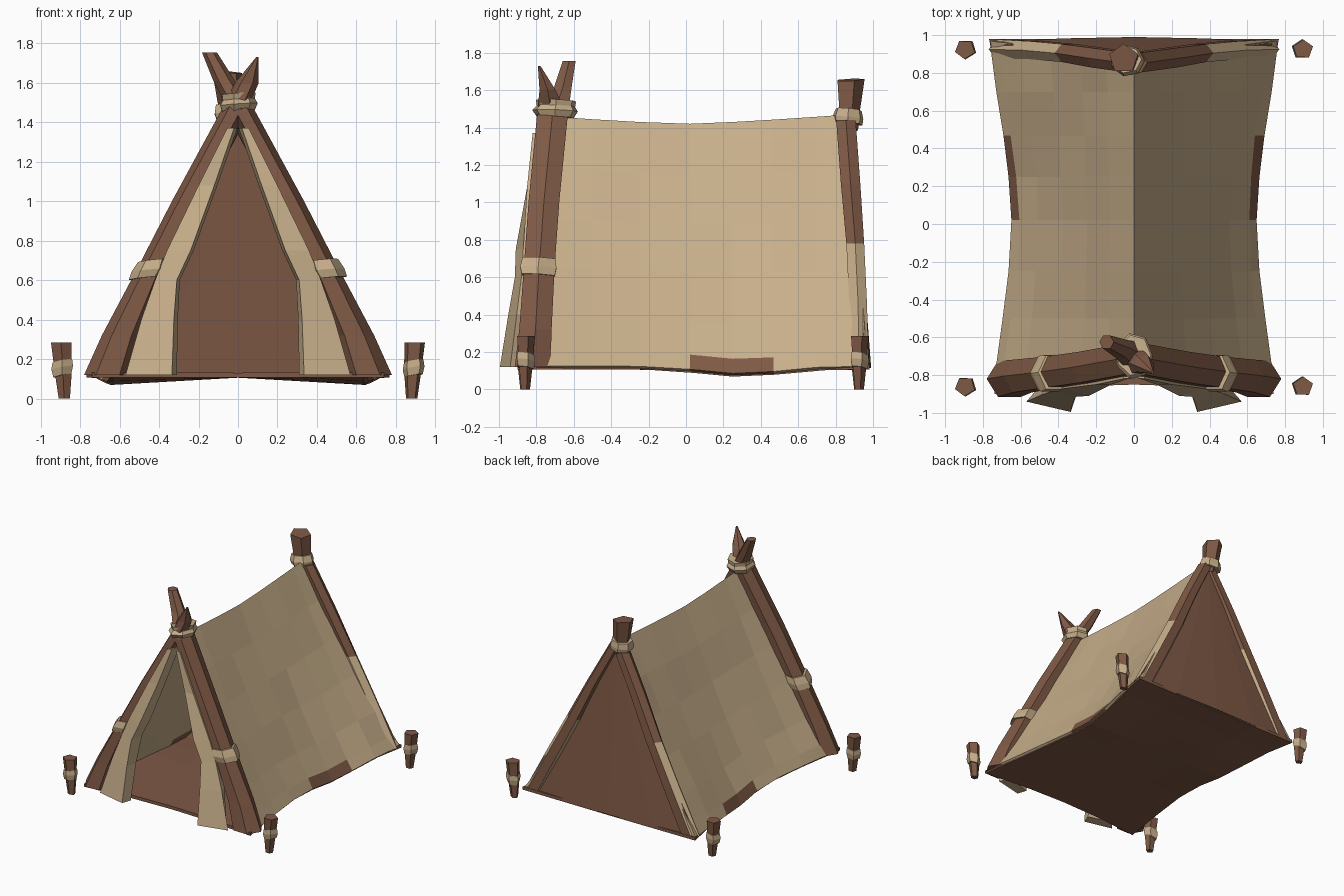
import bpy, bmesh, math, random
from mathutils import Vector

if "Cube" in bpy.data.objects:
    bpy.data.objects.remove(bpy.data.objects["Cube"])
random.seed(4)


def material(name, rgb):
    m = bpy.data.materials.new(name)
    m.diffuse_color = (*rgb, 1)
    m.use_nodes = True
    m.node_tree.nodes["Principled BSDF"].inputs["Base Color"].default_value = m.diffuse_color
    return m


WOOD = material("brown hide and wood", (0.21, 0.10, 0.06))
CLOTH = material("tan canvas", (0.57, 0.425, 0.255))


def finish(name, bm, mats, rule=None, thick=0):
    bmesh.ops.recalc_face_normals(bm, faces=bm.faces)
    if rule:
        for f in bm.faces:
            f.material_index = rule(f.calc_center_median(), f.normal)
    me = bpy.data.meshes.new(name)
    bm.to_mesh(me)
    bm.free()
    for m in mats:
        me.materials.append(m)
    ob = bpy.data.objects.new(name, me)
    bpy.context.collection.objects.link(ob)
    if thick:
        mod = ob.modifiers.new("thickness", 'SOLIDIFY')
        mod.thickness = thick
        mod.offset = 0
    return ob


def loft(name, rings, mats, rule=None):
    """Closed skin through rings of points, capped at both ends."""
    bm = bmesh.new()
    vs = [[bm.verts.new(p) for p in r] for r in rings]
    n = len(vs[0])
    for a, b in zip(vs, vs[1:]):
        for i in range(n):
            j = (i + 1) % n
            bm.faces.new((a[i], a[j], b[j], b[i]))
    bm.faces.new(vs[0])
    bm.faces.new(vs[-1])
    return finish(name, bm, mats, rule)


def tube(name, spec, sides, mats, rule=None, turn=0, tilt=0):
    """Tube of level rings, each (x, y, z, radius x, radius y)."""
    rings = []
    for x, y, z, rx, ry in spec:
        ring = []
        for i in range(sides):
            a = turn + math.tau * i / sides
            ring.append((x + rx * math.cos(a), y + ry * math.sin(a),
                         z + tilt * math.cos(a + 0.6)))
        rings.append(ring)
    return loft(name, rings, mats, rule)


def grid(name, rows, mats, rule=None, thick=0.02):
    bm = bmesh.new()
    vs = [[bm.verts.new(p) for p in r] for r in rows]
    for a, b in zip(vs, vs[1:]):
        for i in range(len(a) - 1):
            bm.faces.new((a[i], a[i + 1], b[i + 1], b[i]))
    return finish(name, bm, mats, rule, thick)


# Sagging outline of the tent along its length
def half_width(y):
    return 0.64 + 0.12 * abs(y / 0.9) ** 1.6


def hem_height(y):
    return 0.12 - 0.04 * math.exp(-((y - 0.3) / 0.3) ** 2)


def ridge_height(y):
    return 1.41 + 0.045 * abs(y / 0.8) ** 1.3


# Canvas roof, both slopes, with brown patches on the hem
steps = [0, .2, .4, .6, .8, .94, 1]
rows = []
for y in (-0.74, -0.5, -0.25, 0.02, 0.25, 0.47, 0.7, 0.88):
    row = []
    for v in [-s for s in steps[:0:-1]] + steps:
        t = abs(v)
        sag = 0.02 * math.sin(math.pi * t) + random.uniform(-0.008, 0.008) * (0 < t < 1)
        x = math.copysign(max(half_width(y) * t - sag, 0), v)
        yy = y + (0.09 * t if y > 0.8 else -0.06 * t if y < -0.7 else 0)
        row.append((x, yy, ridge_height(y) * (1 - t) + hem_height(y) * t - sag * 0.5))
    rows.append(row)
grid("canvas_roof", rows, [CLOTH, WOOD],
     lambda c, n: int(c.z < 0.17 and 0.02 < c.y < 0.47))

# Ground sheet
rows = []
for y in (-0.85, -0.5, -0.2, 0.05, 0.25, 0.47, 0.75, 0.98):
    w = half_width(y) - 0.01
    rows.append([(w * k, y - (0.05 * k * k if y < -0.8 else 0),
                  hem_height(y) * abs(k) + 0.118 * (1 - abs(k)))
                 for k in (-1, -.5, 0, .5, 1)])
grid("ground_sheet", rows, [WOOD], thick=0.025)

# Back wall
rows = []
for t in (0, .3, .6, 1):
    w = 0.75 * (1 - t) + 0.01
    rows.append([(w * k, 0.98 - 0.1 * t - 0.03 * k * k * (1 - t), 0.115 + 1.32 * t)
                 for k in (-1, -.5, 0, .5, 1)])
grid("back_wall", rows, [WOOD])

for s, side in ((1, "right"), (-1, "left")):
    # Front pole, crossing its twin at the top
    tip = [(-0.07, -0.66, 1.61, .055, .055), (-0.145, -0.625, 1.755, .038, .04)] if s > 0 \
        else [(-0.045, -0.74, 1.6, .06, .05), (-0.098, -0.785, 1.73, .006, .008)]
    spec = [(0.66, -0.82, 0.12, .12, .11), (0.59, -0.805, 0.32, .1, .1),
            (0.44, -0.785, 0.65, .075, .095), (0.265, -0.76, 1.0, .07, .095),
            (0.02, -0.715, 1.46, .065, .095)] + tip
    tube("front_pole_" + side, [(s * x, y, z, a, b) for x, y, z, a, b in spec], 6, [WOOD],
         turn=0 if s > 0 else math.pi)

    # Binding around the front pole
    tube("pole_binding_" + side, [(s * 0.465, -0.79, 0.61, .088, .102),
                                  (s * 0.445, -0.79, 0.65, .095, .112),
                                  (s * 0.425, -0.785, 0.70, .082, .102)],
         6, [CLOTH], turn=0 if s > 0 else math.pi, tilt=0.01)

    # Back pole, wrapped in canvas on its lower half
    tube("back_pole_" + side, [(s * 0.685, 0.925, 0.12, .085, .06),
                               (s * 0.51, 0.92, 0.46, .08, .055),
                               (s * 0.345, 0.905, 0.78, .075, .055),
                               (s * 0.19, 0.88, 1.1, .065, .06),
                               (s * 0.01, 0.855, 1.44, .06, .06)],
         6, [WOOD, CLOTH], lambda c, n: int(c.z < 0.78 and n.y < 0.6),
         turn=0 if s > 0 else math.pi)

    # Door flap folded outward: outer back, outer front, inner front, inner back
    flap = [(0.12, (.50, -.86), (.57, -.94), (.335, -.995), (.31, -.92)),
            (0.40, (.46, -.83), (.49, -.905), (.325, -.95), (.305, -.86)),
            (0.60, (.42, -.80), (.42, -.88), (.31, -.915), (.295, -.80)),
            (0.75, (.36, -.79), (.36, -.87), (.24, -.91), (.225, -.79)),
            (1.08, (.19, -.76), (.20, -.85), (.12, -.85), (.105, -.76)),
            (1.37, (.05, -.74), (.055, -.82), (.02, -.815), (.003, -.74))]
    loft("door_flap_" + side, [[(s * x, y, z) for x, y in pts] for z, *pts in flap], [CLOTH])

    # Ground pegs with a tan binding
    for y, end in ((-0.86, "front"), (0.925, "back")):
        x = s * 0.89
        name = end + "_peg_" + side
        tube(name, [(x - s * 0.01, y, 0, .03, .026), (x - s * 0.005, y, 0.13, .045, .04),
                    (x + s * 0.005, y, 0.285, .055, .052)], 5, [WOOD],
             turn=0.3 if s > 0 else 0.9)
        tube(name + "_binding", [(x, y, 0.115, .048, .046), (x, y, 0.155, .058, .054),
                                 (x, y, 0.19, .052, .05)], 5, [CLOTH],
             turn=0.3 if s > 0 else 0.9, tilt=0.012)

# Bindings where the poles meet
tube("front_top_binding", [(0, -0.70, 1.455, .085, .10), (0, -0.70, 1.49, .10, .125),
                           (0, -0.695, 1.515, .085, .105), (0, -0.695, 1.545, .09, .11)],
     7, [CLOTH], tilt=0.008)
tube("back_top_binding", [(-0.03, 0.865, 1.42, .085, .08), (-0.035, 0.865, 1.45, .092, .085),
                          (-0.04, 0.87, 1.495, .08, .072)], 7, [CLOTH], tilt=0.012)

# Back post stub
tube("back_post", [(-0.02, 0.86, 1.38, .06, .06), (-0.04, 0.87, 1.5, .068, .062),
                   (-0.055, 0.875, 1.655, .08, .08)], 5, [WOOD], turn=math.pi / 2, tilt=-0.008)
